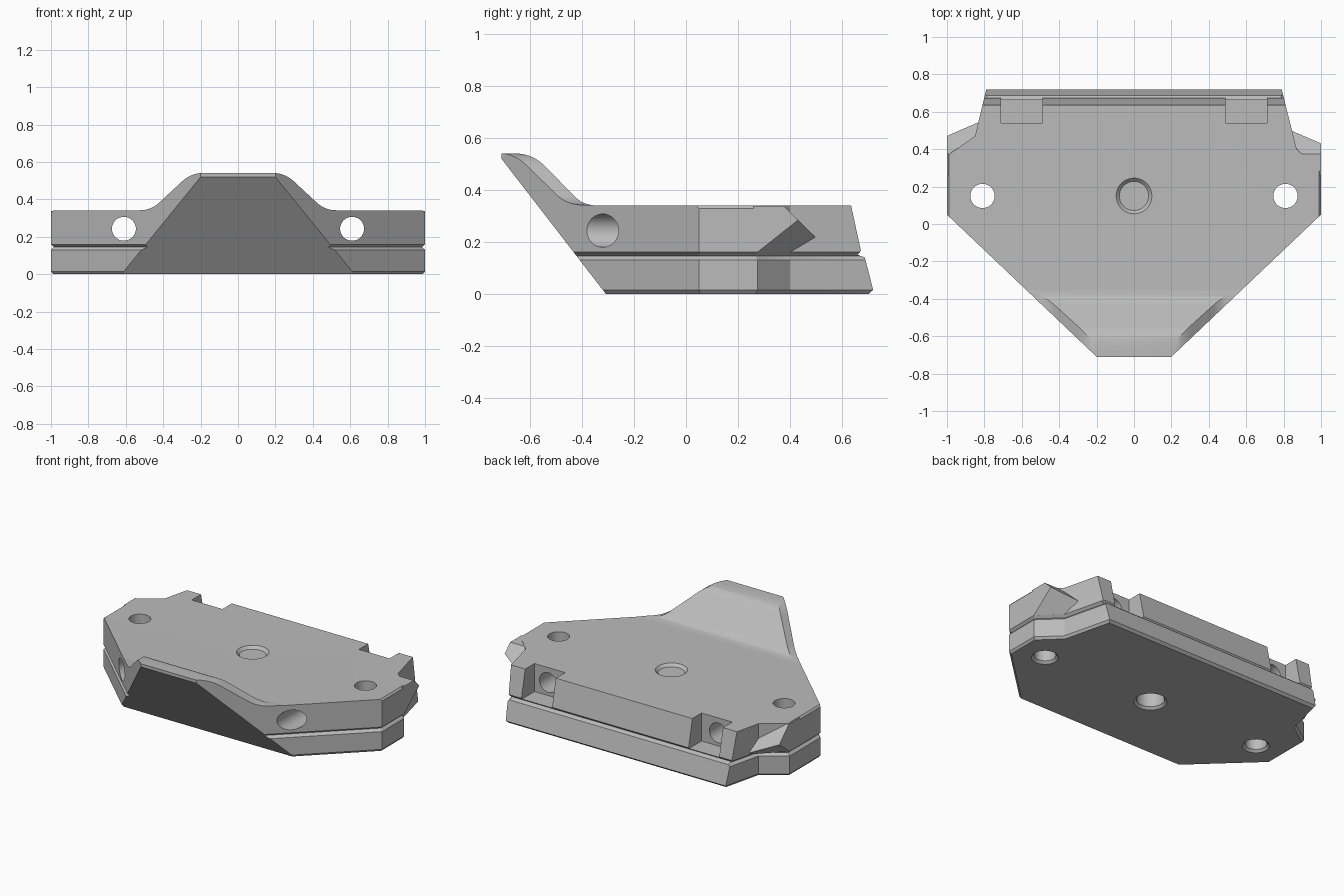
import bpy, bmesh, math
from mathutils import Vector, Matrix

cube = bpy.data.objects.get("Cube")
if cube:
    bpy.data.objects.remove(cube, do_unlink=True)

grey = bpy.data.materials.new("plain grey")
grey.use_nodes = True
color = (0.5, 0.5, 0.5, 1)
grey.diffuse_color = color
grey.node_tree.nodes["Principled BSDF"].inputs["Base Color"].default_value = color


def finish(name, bm):
    bmesh.ops.recalc_face_normals(bm, faces=bm.faces)
    mesh = bpy.data.meshes.new(name)
    bm.to_mesh(mesh)
    bm.free()
    mesh.materials.append(grey)
    obj = bpy.data.objects.new(name, mesh)
    bpy.context.scene.collection.objects.link(obj)
    return obj


def loft(name, rings):
    """Close a stack of equal-length point rings into a solid."""
    bm = bmesh.new()
    loops = [[bm.verts.new(p) for p in ring] for ring in rings]
    n = len(loops[0])
    for a, b in zip(loops, loops[1:]):
        for i in range(n):
            j = (i + 1) % n
            bm.faces.new((a[i], a[j], b[j], b[i]))
    bm.faces.new(loops[0][::-1])
    bm.faces.new(loops[-1])
    return finish(name, bm)


def inset(poly, d):
    """Offset a counter-clockwise outline inward with mitred corners."""
    pts = [Vector(p) for p in poly]
    out = []
    for i, p in enumerate(pts):
        e1 = (p - pts[i - 1]).normalized()
        e2 = (pts[(i + 1) % len(pts)] - p).normalized()
        n1, n2 = Vector((-e1.y, e1.x)), Vector((-e2.y, e2.x))
        out.append(p + (n1 + n2) * d / (1 + n1.dot(n2)))
    return out


def rounded(a, p, b, d, steps=10):
    """Points of a soft corner at p between a and b."""
    a, p, b = Vector(a), Vector(p), Vector(b)
    s, e = p + (a - p).normalized() * d, p + (b - p).normalized() * d
    ts = [i / steps for i in range(steps + 1)]
    return [s * (1 - t) ** 2 + p * 2 * t * (1 - t) + e * t * t for t in ts]


def boolean(target, cutter, operation):
    mod = target.modifiers.new("cut", 'BOOLEAN')
    mod.operation, mod.solver, mod.object = operation, 'EXACT', cutter
    dg = bpy.context.evaluated_depsgraph_get()
    dg.update()
    mesh = bpy.data.meshes.new_from_object(target.evaluated_get(dg))
    target.modifiers.clear()
    target.data = mesh
    bpy.data.objects.remove(cutter, do_unlink=True)


def cone(center, r1, r2, depth, along_y=False):
    bm = bmesh.new()
    bmesh.ops.create_cone(bm, cap_ends=True, segments=40, radius1=r1,
                          radius2=r2, depth=depth)
    if along_y:
        bmesh.ops.rotate(bm, verts=bm.verts, matrix=Matrix.Rotation(math.pi / 2, 3, 'X'))
    bmesh.ops.translate(bm, verts=bm.verts, vec=center)
    return finish("hole_cutter", bm)


# Plate: outline stacked in height, with a bottom chamfer and a side groove
outline = [(-0.2, -0.71), (0.2, -0.71), (1, 0.05), (1, 0.275), (0.87, 0.4),
           (0.785, 0.74), (-0.785, 0.74), (-0.85, 0.47), (-1, 0.365), (-1, 0.05)]
layers = [(0, 0.012), (0.015, 0), (0.13, 0), (0.146, 0.016), (0.16, 0), (0.6, 0)]
body = loft("base_plate", [[(p.x, p.y, z) for p in inset(outline, d)] for z, d in layers])

# Side profile: raked nose, back slope of the raised lip, stepped rear
top, low = (-0.59, 0.54), (-0.395, 0.34)
side = [(-0.27, -0.05), (-0.718, 0.53), (-0.71, 0.54)]
side += rounded((-0.71, 0.54), top, low, 0.07)
side += rounded(top, low, (0.6, 0.34), 0.05)
side += [(0.635, 0.34), (0.673, 0.165), (0.66, 0.15), (0.688, 0.14),
         (0.72, 0.015), (0.65, -0.05)]
boolean(body, loft("side_profile", [[(x, p[0], p[1]) for p in side] for x in (-1.2, 1.2)]),
        'INTERSECT')

# Front profile: sloping shoulders of the raised lip
top, low = (0.25, 0.542), (0.465, 0.342)
half = rounded((0, 0.542), top, low, 0.07) + rounded(top, low, (1, 0.342), 0.06)
half += [(0.988, 0.342), (1.002, 0.326), (1.002, -0.06)]
front = [(p[0], p[1]) for p in half] + [(-p[0], p[1]) for p in reversed(half)]
boolean(body, loft("front_profile", [[(x, y, z) for x, z in front] for y in (-1, 1)]),
        'INTERSECT')

# Rear clip pockets and bolt holes running front to back
for s in (-1, 1):
    bm = bmesh.new()
    bmesh.ops.create_cube(bm, size=1)
    bmesh.ops.scale(bm, verts=bm.verts, vec=(0.22, 0.3, 0.3))
    bmesh.ops.translate(bm, verts=bm.verts, vec=(s * 0.6, 0.69, 0.308))
    boolean(body, finish("pocket_cutter", bm), 'DIFFERENCE')
    boolean(body, cone((s * 0.61, -0.15, 0.243), 0.064, 0.064, 1.5, True), 'DIFFERENCE')

# Vertical holes with chamfered rims
for x, r in ((-0.81, 0.065), (0, 0.083), (0.81, 0.065)):
    boolean(body, cone((x, 0.15, 0.2), r, r, 1), 'DIFFERENCE')
    boolean(body, cone((x, 0.15, 0), r + 0.035, r - 0.005, 0.04), 'DIFFERENCE')
boolean(body, cone((0, 0.15, 0.34), 0.078, 0.113, 0.035), 'DIFFERENCE')

# Wedge ears overhanging the notched corners
parts = [body]
for name, s, shift in (("left_ear", 1, 0), ("right_ear", -1, 0.09)):
    bm = bmesh.new()
    for x in (1, 0.8):
        back = 0.275 + shift + 0.96 * (1 - x)
        ridge = 0.431 + 0.446 * shift + 0.429 * (1 - x)
        for y, z in ((0.26, 0.16), (0.26, 0.338), (0.375, 0.338),
                     (back, 0.16), (ridge, 0.715 - ridge)):
            bm.verts.new((s * x, y, z))
    bmesh.ops.convex_hull(bm, input=bm.verts)
    parts.append(finish(name, bm))

for obj in parts:
    bpy.ops.object.select_all(action='DESELECT')
    obj.select_set(True)
    bpy.context.view_layer.objects.active = obj
    bpy.ops.object.shade_smooth_by_angle(angle=math.radians(25))
